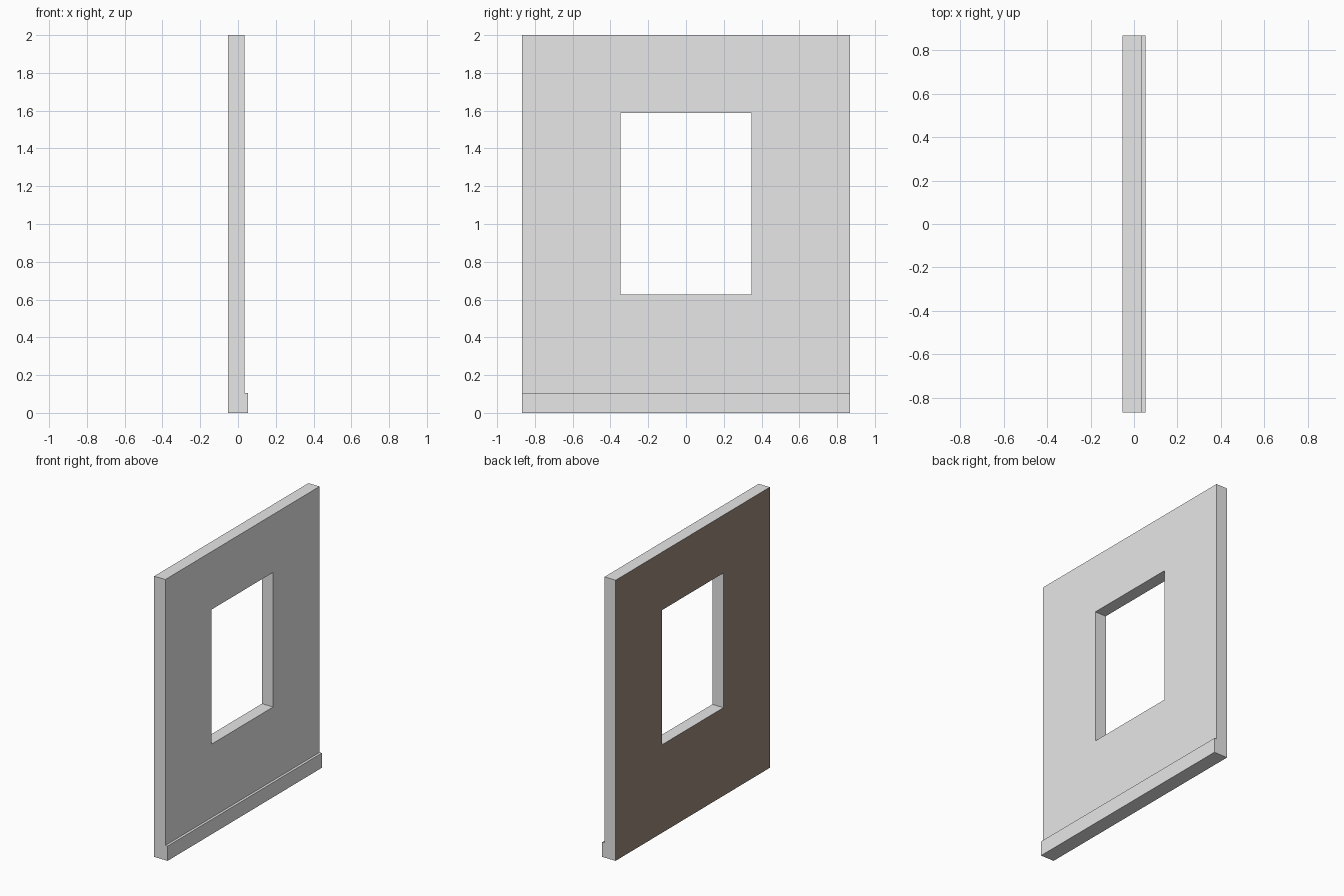
import bpy, bmesh
from mathutils import Vector

if "Cube" in bpy.data.objects:
    bpy.data.objects.remove(bpy.data.objects["Cube"])

X_BACK, X_FACE, X_SKIRT = -0.053, 0.035, 0.053
HALF_W, HEIGHT = 0.868, 2.0
WIN_W, WIN_Z0, WIN_Z1 = 0.346, 0.628, 1.587
SKIRT_H = 0.105


def material(name, rgb):
    m = bpy.data.materials.new(name)
    m.diffuse_color = (*rgb, 1.0)
    m.use_nodes = True
    m.node_tree.nodes["Principled BSDF"].inputs["Base Color"].default_value = m.diffuse_color
    return m


plaster = material("light grey plaster", (0.8, 0.8, 0.8))
brown = material("brown paint", (0.33, 0.25, 0.20))


def make_object(name, bm, mats):
    bmesh.ops.recalc_face_normals(bm, faces=bm.faces)
    me = bpy.data.meshes.new(name)
    bm.to_mesh(me)
    bm.free()
    for m in mats:
        me.materials.append(m)
    ob = bpy.data.objects.new(name, me)
    bpy.context.collection.objects.link(ob)
    return ob


def rectangle(bm, x, half, z0, z1):
    return [bm.verts.new((x, y, z)) for y, z in
            ((-half, z0), (half, z0), (half, z1), (-half, z1))]


# Wall panel: ring of four faces around the window, extruded to thickness
bm = bmesh.new()
outer = rectangle(bm, X_BACK, HALF_W, 0, HEIGHT)
inner = rectangle(bm, X_BACK, WIN_W, WIN_Z0, WIN_Z1)
ring = []
for i in range(4):
    j = (i + 1) % 4
    ring.append(bm.faces.new((outer[i], outer[j], inner[j], inner[i])))
back = bmesh.ops.duplicate(bm, geom=ring)  # keeps the back side closed
ext = bmesh.ops.extrude_face_region(bm, geom=ring)
bmesh.ops.translate(bm, vec=Vector((X_FACE - X_BACK, 0, 0)),
                    verts=[g for g in ext["geom"] if isinstance(g, bmesh.types.BMVert)])
# drop any leftover original ring faces so only one back skin remains
left = [f for f in ring if f.is_valid]
if left:
    bmesh.ops.delete(bm, geom=left, context='FACES_ONLY')
bmesh.ops.remove_doubles(bm, verts=bm.verts, dist=1e-5)
bmesh.ops.recalc_face_normals(bm, faces=bm.faces)
# Outer side is painted brown
for f in bm.faces:
    f.material_index = 1 if f.normal.x < -0.5 else 0
make_object("wall_panel", bm, [plaster, brown])

# Skirting board along the foot of the wall
bm = bmesh.new()
bmesh.ops.create_cube(bm, size=1)
for v in bm.verts:
    v.co = (X_SKIRT if v.co.x > 0 else X_FACE,
            HALF_W if v.co.y > 0 else -HALF_W,
            SKIRT_H if v.co.z > 0 else 0)
make_object("skirting_board", bm, [plaster])
